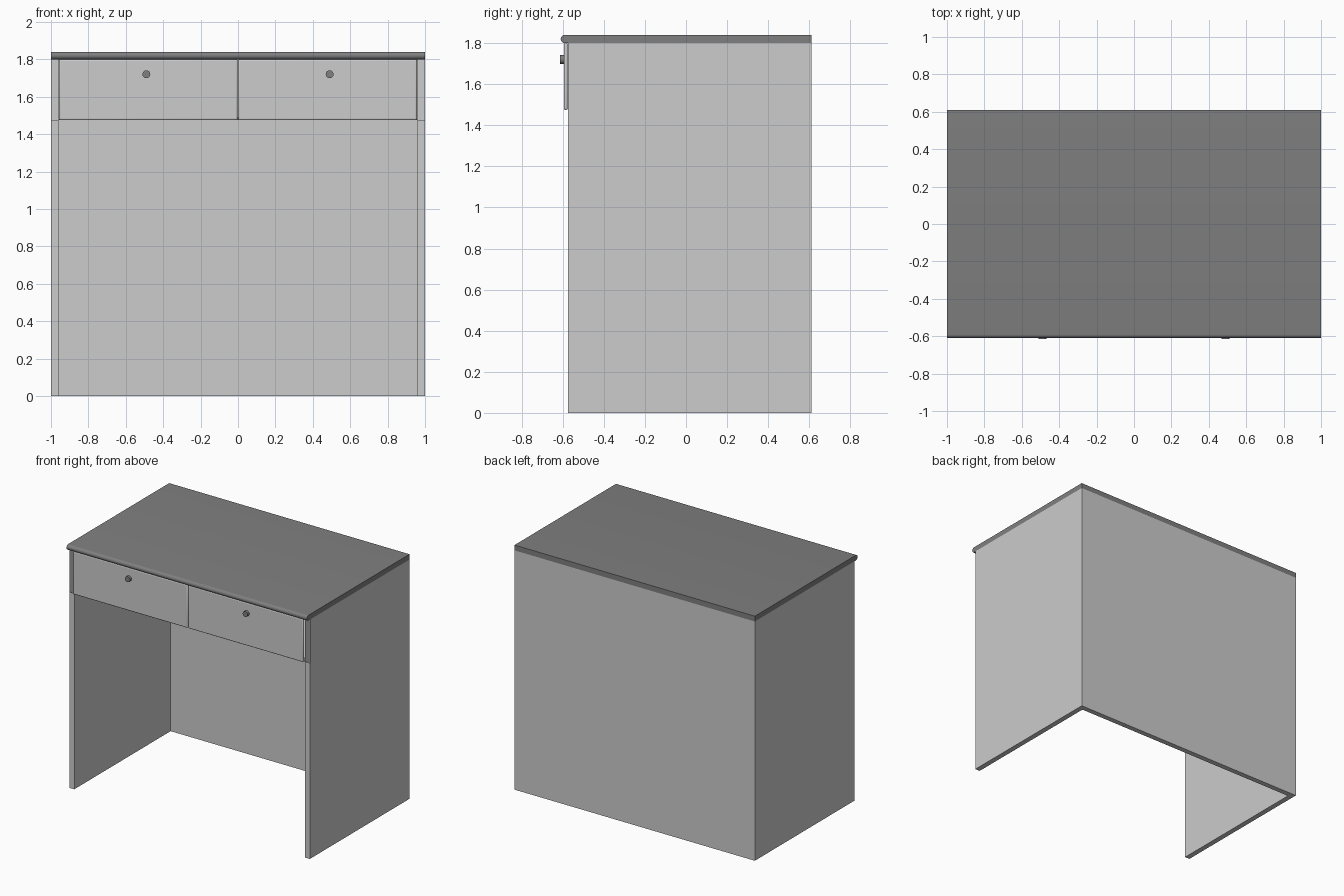
import bpy, bmesh, math

cube = bpy.data.objects.get("Cube")
if cube:
    bpy.data.objects.remove(cube, do_unlink=True)


def material(name, value):
    mat = bpy.data.materials.new(name)
    mat.use_nodes = True
    colour = (value, value, value, 1)
    mat.diffuse_color = colour
    mat.node_tree.nodes["Principled BSDF"].inputs["Base Color"].default_value = colour
    return mat


LIGHT = material("light grey", 0.604)
DARK = material("dark grey", 0.214)

FRONT, BACK = -0.575, 0.61      # depth of the carcass
RAIL, UNDERTOP, TOP = 1.475, 1.8, 1.84
THICK = 0.04


def finish(name, bm, mat):
    bmesh.ops.recalc_face_normals(bm, faces=bm.faces)
    mesh = bpy.data.meshes.new(name)
    bm.to_mesh(mesh)
    bm.free()
    mesh.materials.append(mat)
    obj = bpy.data.objects.new(name, mesh)
    bpy.context.collection.objects.link(obj)
    return obj


def box_mesh(x0, x1, y0, y1, z0, z1):
    bm = bmesh.new()
    bmesh.ops.create_cube(bm, size=1)
    bmesh.ops.scale(bm, vec=(x1 - x0, y1 - y0, z1 - z0), verts=bm.verts)
    bmesh.ops.translate(bm, vec=((x0 + x1) / 2, (y0 + y1) / 2, (z0 + z1) / 2), verts=bm.verts)
    return bm


def smooth(obj):
    bpy.ops.object.select_all(action="DESELECT")
    obj.select_set(True)
    bpy.context.view_layer.objects.active = obj
    bpy.ops.object.shade_smooth_by_angle(angle=math.radians(40))


# Carcass: back panel and the rail board beneath the drawers
inner = 1 - THICK
finish("back_panel", box_mesh(-inner, inner, BACK - THICK, BACK, 0, UNDERTOP), LIGHT)
finish("drawer_rail", box_mesh(-inner, inner, FRONT, BACK - THICK, RAIL, RAIL + 0.015), LIGHT)

for side, s in (("left", 1), ("right", -1)):
    # Hollow side panel, open at the front beside the drawers
    xs = sorted((s * inner, s))
    bm = box_mesh(*xs, FRONT, BACK, 0, UNDERTOP)
    bmesh.ops.bisect_plane(bm, geom=bm.verts[:] + bm.edges[:] + bm.faces[:],
                           plane_co=(0, 0, RAIL), plane_no=(0, 0, 1))
    bm.normal_update()
    opening = [f for f in bm.faces
               if f.normal.y < -0.9 and f.calc_center_median().z > RAIL]
    bmesh.ops.delete(bm, geom=opening, context="FACES_ONLY")
    finish(side + "_panel", bm, LIGHT)

    # Drawer front with rounded edges
    xs = sorted((s * 0.002, s * 0.957))
    drawer = finish(side + "_drawer_front",
                    box_mesh(*xs, FRONT - 0.02, FRONT, RAIL, UNDERTOP), LIGHT)
    bevel = drawer.modifiers.new("rounded_edges", "BEVEL")
    bevel.width = 0.008
    bevel.segments = 3
    smooth(drawer)

    # Round knob
    bpy.ops.mesh.primitive_cylinder_add(vertices=24, radius=0.021, depth=0.022,
                                        location=(s * 0.49, FRONT - 0.028, 1.72),
                                        rotation=(math.pi / 2, 0, 0))
    knob = bpy.context.object
    knob.name = side + "_knob"
    knob.data.materials.append(DARK)
    smooth(knob)

# Worktop: bullnose profile swept across the width
radius = (TOP - UNDERTOP) / 2
profile = [(BACK, UNDERTOP), (BACK, TOP)]
for i in range(13):
    a = math.pi / 2 + math.pi * i / 12
    profile.append((-BACK + radius + radius * math.cos(a),
                    UNDERTOP + radius + radius * math.sin(a)))
bm = bmesh.new()
end = bm.faces.new([bm.verts.new((-1, y, z)) for y, z in profile])
swept = bmesh.ops.extrude_face_region(bm, geom=[end], use_keep_orig=True)["geom"]
bmesh.ops.translate(bm, vec=(2, 0, 0),
                    verts=[g for g in swept if isinstance(g, bmesh.types.BMVert)])
smooth(finish("worktop", bm, DARK))
